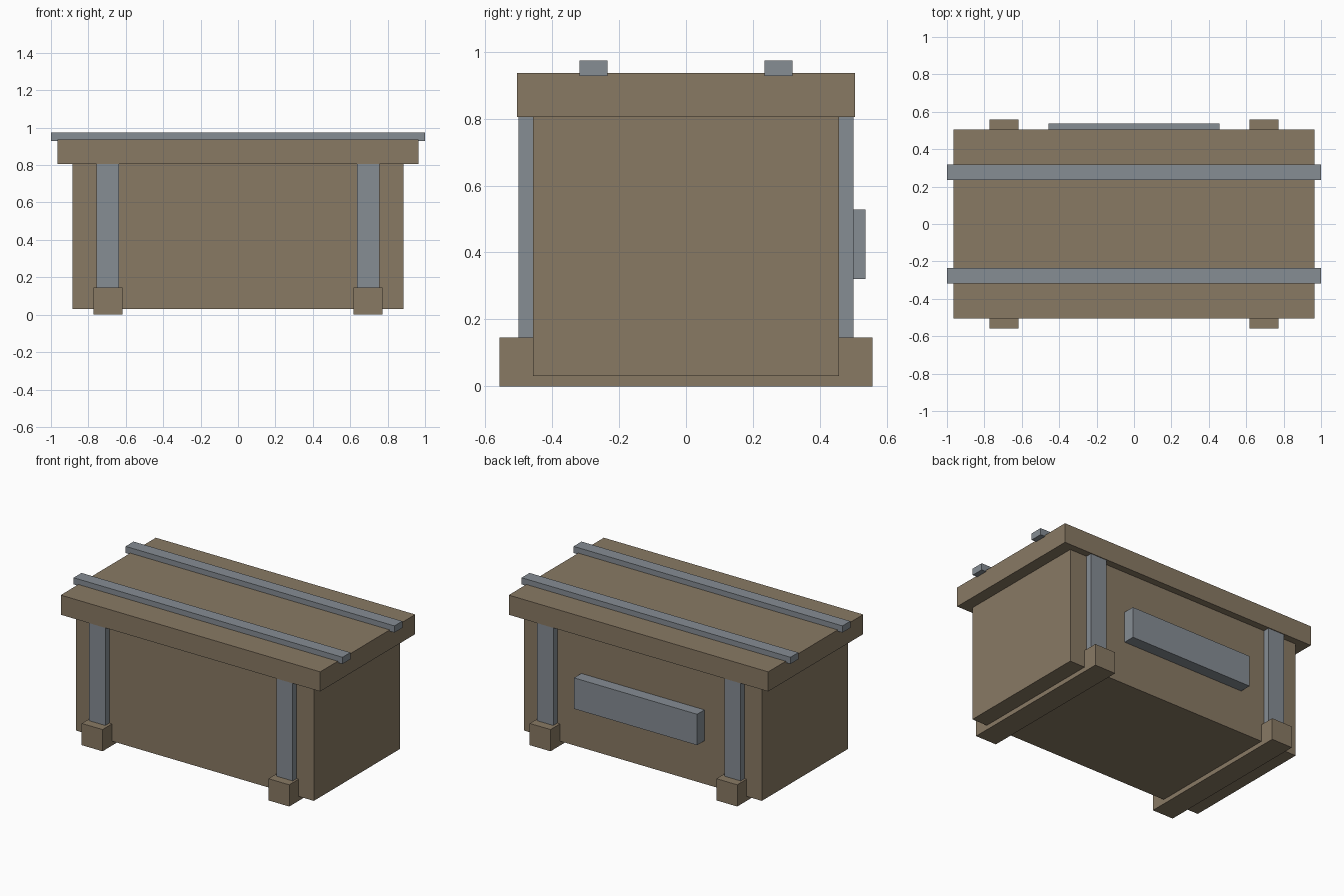
import bpy
import bmesh
from mathutils import Vector

if "Cube" in bpy.data.objects:
    bpy.data.objects.remove(bpy.data.objects["Cube"])


def material(name, rgb):
    m = bpy.data.materials.new(name)
    m.diffuse_color = (*rgb, 1.0)
    m.use_nodes = True
    m.node_tree.nodes["Principled BSDF"].inputs["Base Color"].default_value = m.diffuse_color
    return m


wood = material("brown_wood", (0.25, 0.193, 0.127))
metal = material("grey_metal", (0.238, 0.266, 0.296))


def box(name, x, y, z, mat):
    """Box spanning the given (min, max) ranges."""
    lo, hi = Vector((x[0], y[0], z[0])), Vector((x[1], y[1], z[1]))
    bm = bmesh.new()
    bmesh.ops.create_cube(bm, size=1)
    for v in bm.verts:
        v.co = (lo + hi) / 2 + v.co * (hi - lo)
    mesh = bpy.data.meshes.new(name)
    bm.to_mesh(mesh)
    bm.free()
    mesh.materials.append(mat)
    ob = bpy.data.objects.new(name, mesh)
    bpy.context.collection.objects.link(ob)
    return ob


def span(s, a, b):
    """Range a..b, mirrored when s is -1."""
    return tuple(sorted((s * a, s * b)))


# Chest body and overhanging lid
box("body", (-0.885, 0.885), (-0.458, 0.458), (0.03, 0.805), wood)
box("lid", (-0.965, 0.965), (-0.505, 0.505), (0.805, 0.937), wood)

for s, side in ((-1, "left"), (1, "right")):
    # Skids under the body, their ends showing as feet
    box(side + "_skid", span(s, 0.617, 0.772), (-0.558, 0.558), (0.0, 0.146), wood)
    # Upright straps, standing proud of front and back
    box(side + "_strap", span(s, 0.637, 0.757), (-0.5, 0.5), (0.146, 0.805), metal)

# Long rails on the lid
for s, side in ((-1, "front"), (1, "back")):
    box(side + "_rail", (-1.0, 1.0), span(s, 0.234, 0.318), (0.928, 0.973), metal)

# Plate on the back
box("back_plate", (-0.458, 0.458), (0.458, 0.536), (0.32, 0.528), metal)
